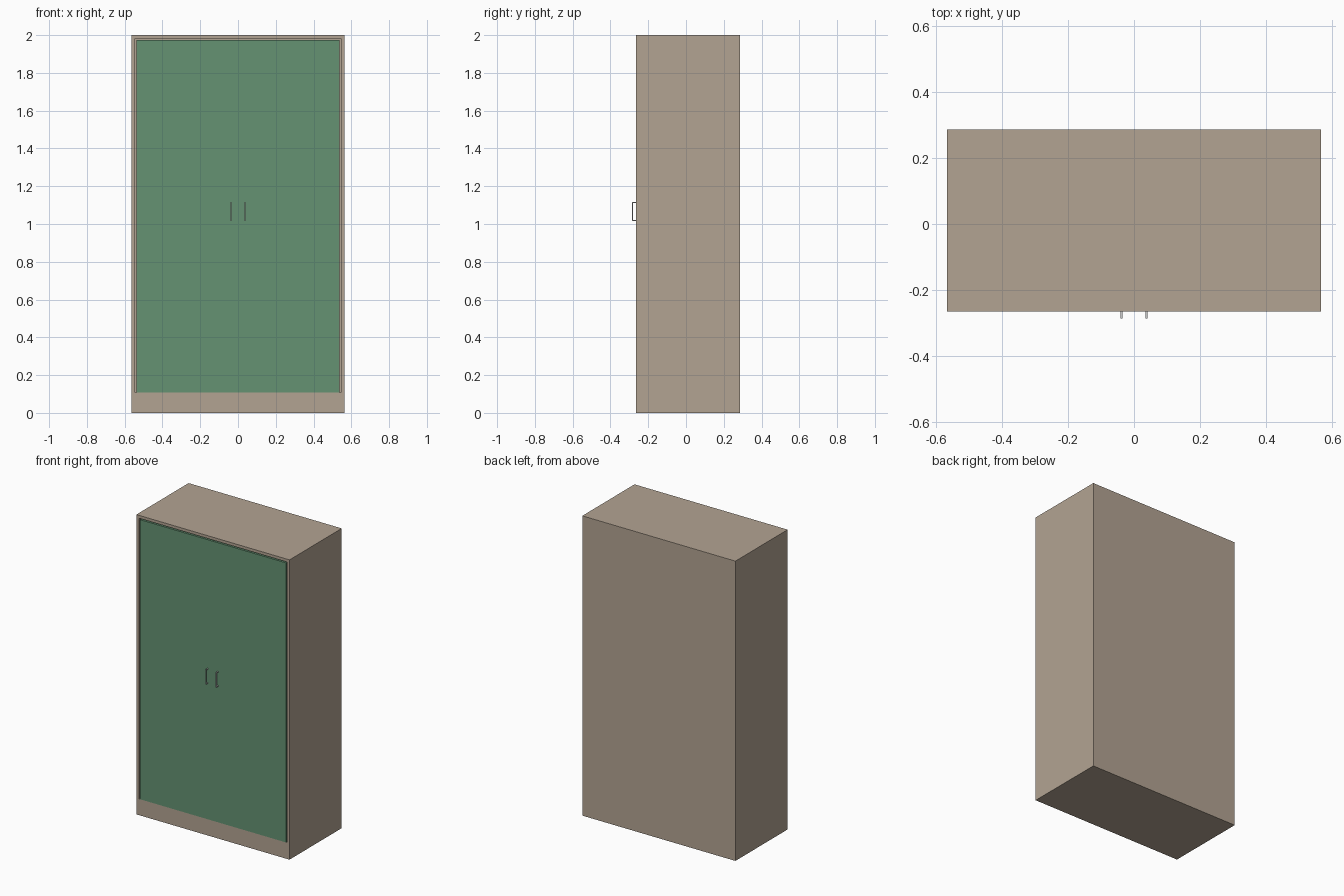
import bpy, bmesh

if "Cube" in bpy.data.objects:
    bpy.data.objects.remove(bpy.data.objects["Cube"])

W, H = 0.565, 2.0            # half width, height
FRONT, BACK = -0.264, 0.286  # carcass faces
T = 0.027                    # panel thickness
PLINTH = 0.108


def material(name, rgb):
    m = bpy.data.materials.new(name)
    m.diffuse_color = (*rgb, 1)
    m.use_nodes = True
    m.node_tree.nodes["Principled BSDF"].inputs["Base Color"].default_value = m.diffuse_color
    return m


body = material("beige_panel", (0.45, 0.37, 0.29))
green = material("green_door", (0.13, 0.29, 0.17))


def finish(name, bm, mat):
    bmesh.ops.recalc_face_normals(bm, faces=bm.faces)
    me = bpy.data.meshes.new(name)
    bm.to_mesh(me)
    bm.free()
    if mat:
        me.materials.append(mat)
    ob = bpy.data.objects.new(name, me)
    bpy.context.collection.objects.link(ob)
    return ob


def box(name, lo, hi, mat):
    bm = bmesh.new()
    bmesh.ops.create_cube(bm, size=1)
    for v in bm.verts:
        v.co = [(a + b) / 2 + c * (b - a) for a, b, c in zip(lo, hi, v.co)]
    return finish(name, bm, mat)


# Carcass: one closed shell with a recess for the doors
carcass = box("carcass", (-W, FRONT, 0), (W, BACK, H), body)
bm = bmesh.new()
bm.from_mesh(carcass.data)
front = min(bm.faces, key=lambda f: f.calc_center_median().y)
bmesh.ops.inset_individual(bm, faces=[front], thickness=T)
for v in front.verts:
    if v.co.z < 1:
        v.co.z = PLINTH
opening = bmesh.ops.extrude_discrete_faces(bm, faces=[front])["faces"][0]
for v in opening.verts:
    v.co.y = BACK - T
bm.to_mesh(carcass.data)
bm.free()


# Bracket handle: U-shaped side profile given thickness across x
def handle(name, x):
    r, y0, y1, z0, z1 = 0.006, FRONT, -0.286, 1.016, 1.116
    profile = [(y0, z0), (y1, z0), (y1, z1), (y0, z1),
               (y0, z1 - r), (y1 + r, z1 - r), (y1 + r, z0 + r), (y0, z0 + r)]
    bm = bmesh.new()
    f = bm.faces.new([bm.verts.new((x - r / 2, y, z)) for y, z in profile])
    ext = bmesh.ops.extrude_face_region(bm, geom=[f])["geom"]
    bmesh.ops.translate(bm, vec=(r, 0, 0),
                        verts=[g for g in ext if isinstance(g, bmesh.types.BMVert)])
    return finish(name, bm, None)


# Flush doors with a narrow centre gap, and their handles
for side, s in (("left", -1), ("right", 1)):
    x = sorted((s * 0.001, s * (W - T)))
    box(side + "_door", (x[0], FRONT, PLINTH), (x[1], FRONT + 0.02, H - T), green)
    handle(side + "_handle", s * 0.038)
